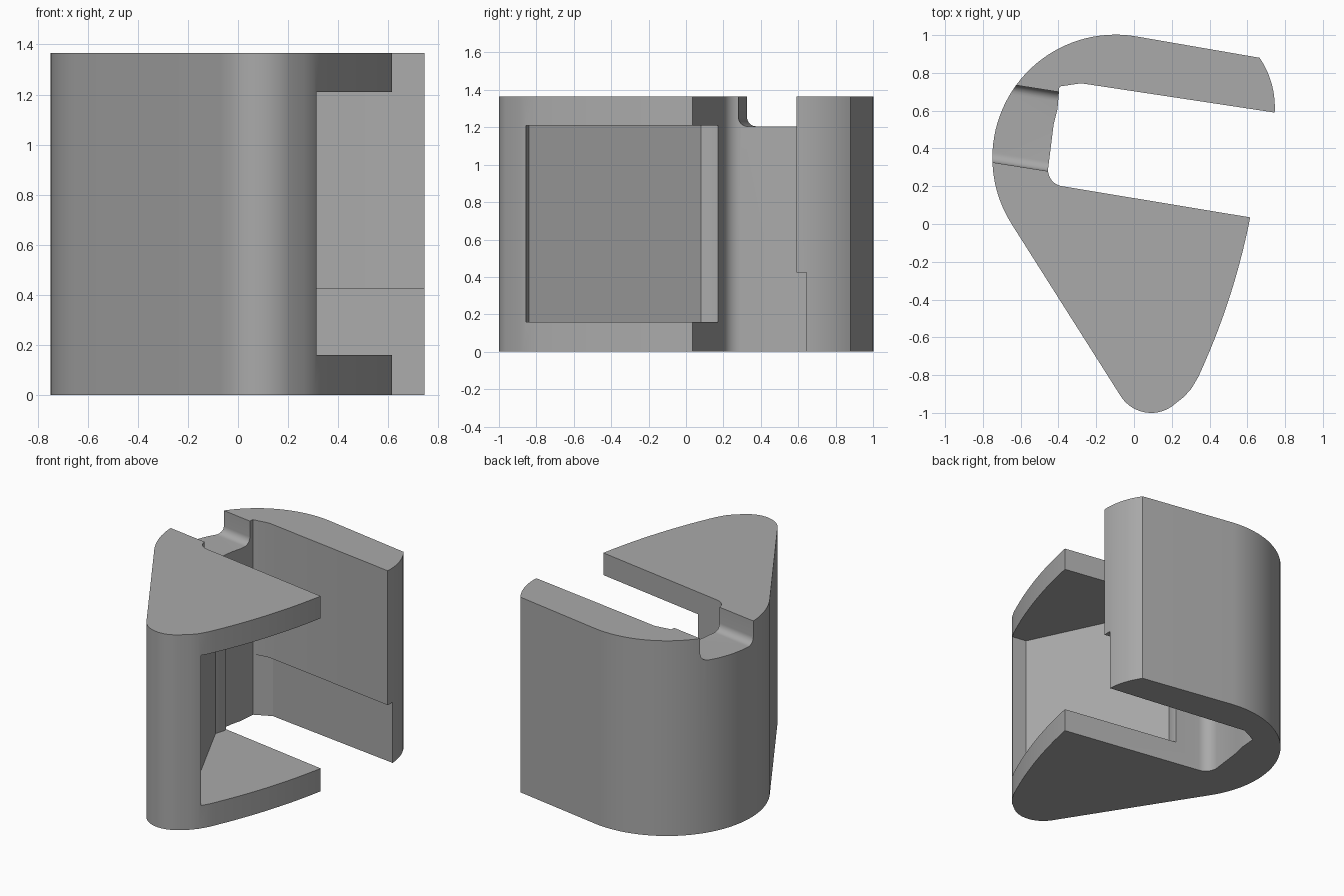
import bpy, bmesh
from math import sin, cos, atan2, radians, tau
from mathutils import Matrix, Vector
from mathutils.geometry import intersect_line_line_2d

if "Cube" in bpy.data.objects:
    bpy.data.objects.remove(bpy.data.objects["Cube"])

HEIGHT = 1.365

grey = bpy.data.materials.new("Plain grey")
grey.use_nodes = True
colour = (0.4, 0.4, 0.4, 1)
grey.diffuse_color = colour
grey.node_tree.nodes["Principled BSDF"].inputs["Base Color"].default_value = colour


def arc(a, b, c, steps):
    """Points on the circle from a through b to c."""
    (ax, ay), (bx, by), (cx, cy) = a, b, c
    d = 2 * (ax * (by - cy) + bx * (cy - ay) + cx * (ay - by))
    sa, sb, sc = (x * x + y * y for x, y in (a, b, c))
    ox = (sa * (by - cy) + sb * (cy - ay) + sc * (ay - by)) / d
    oy = (sa * (cx - bx) + sb * (ax - cx) + sc * (bx - ax)) / d
    start = atan2(ay - oy, ax - ox)
    to_b = (atan2(by - oy, bx - ox) - start) % tau
    sweep = (atan2(cy - oy, cx - ox) - start) % tau
    if to_b > sweep:
        sweep -= tau
    r = Vector((ax - ox, ay - oy)).length
    return [(ox + r * cos(start + sweep * i / steps),
             oy + r * sin(start + sweep * i / steps)) for i in range(steps + 1)]


def prism(name, outline, low, high, matrix=Matrix()):
    """Closed outline extruded from low to high."""
    bm = bmesh.new()
    face = bm.faces.new([bm.verts.new((x, y, low)) for x, y in outline])
    side = bmesh.ops.extrude_face_region(bm, geom=[face])["geom"]
    top = [g for g in side if isinstance(g, bmesh.types.BMVert)]
    bmesh.ops.translate(bm, verts=top, vec=(0, 0, high - low))
    bmesh.ops.transform(bm, matrix=matrix, verts=bm.verts)
    bmesh.ops.recalc_face_normals(bm, faces=bm.faces)
    mesh = bpy.data.meshes.new(name)
    bm.to_mesh(mesh)
    bm.free()
    mesh.materials.append(grey)
    obj = bpy.data.objects.new(name, mesh)
    bpy.context.collection.objects.link(obj)
    return obj


def cut(target, cutter):
    """Subtract the cutter for good and remove it."""
    cutter.hide_render = True
    mod = target.modifiers.new("Cut", "BOOLEAN")
    mod.operation, mod.solver, mod.object = "DIFFERENCE", "EXACT", cutter
    bpy.context.view_layer.objects.active = target
    bpy.ops.object.modifier_apply(modifier=mod.name)
    bpy.data.objects.remove(cutter)


# Hooked body: rounded back, wedge nose, slot and arm
outline = arc((0, 0.995), (-0.56, 0.81), (-0.648, 0), 40)
outline += arc((-0.07, -0.912), (0.09, -1), (0.22, -0.95), 16)
outline += [(0.265, -0.915), (0.305, -0.87)]
outline += arc((0.34, -0.81), (0.505, -0.39), (0.615, 0.035), 20)
outline += arc((-0.38, 0.2), (-0.44, 0.237), (-0.455, 0.29), 8)
outline += [(-0.425, 0.53), (-0.405, 0.61), (-0.395, 0.728), (-0.28, 0.745)]
outline += arc((0.745, 0.59), (0.728, 0.745), (0.665, 0.88), 10)
body = prism("hook_body", outline, 0, HEIGHT)

# Pocket through the wedge, leaving a top and a bottom plate
pocket = [(0.21, -0.84), (-0.23, 0.08), (-0.21, 0.15), (-0.22, 0.25),
          (0.9, 0.1), (0.9, -0.95)]
cut(body, prism("pocket_cutter", pocket, 0.16, 1.21))

# Shallow relief low on the inner face of the arm
relief = [(-0.394, 0.73), (-0.28, 0.785), (0.745, 0.645), (0.9, 0.624),
          (0.9, 0.45), (-0.3, 0.5)]
cut(body, prism("relief_cutter", relief, -0.1, 0.425))

# Round-bottomed notch across the top of the back wall
tilt = radians(9)
along = Vector((cos(tilt), -sin(tilt), 0))
across = Vector((sin(tilt), cos(tilt), 0))
frame = Matrix((across, Vector((0, 0, 1)), along)).transposed().to_4x4()
near, far, floor, r = 0.205, 0.628, 1.205, 0.05
k = r * (1 - cos(radians(45)))
notch = [(near, 1.5)]
notch += arc((near, floor + r), (near + k, floor + k), (near + r, floor), 8)
notch += arc((far - r, floor), (far - k, floor + k), (far, floor + r), 8)
notch += [(far, 1.5)]
cut(body, prism("notch_cutter", notch, -1.2, -0.36, frame))

# Smooth curved walls, crisp edges
bpy.ops.object.select_all(action="DESELECT")
body.select_set(True)
bpy.context.view_layer.objects.active = body
bpy.ops.object.shade_smooth_by_angle(angle=radians(25))
